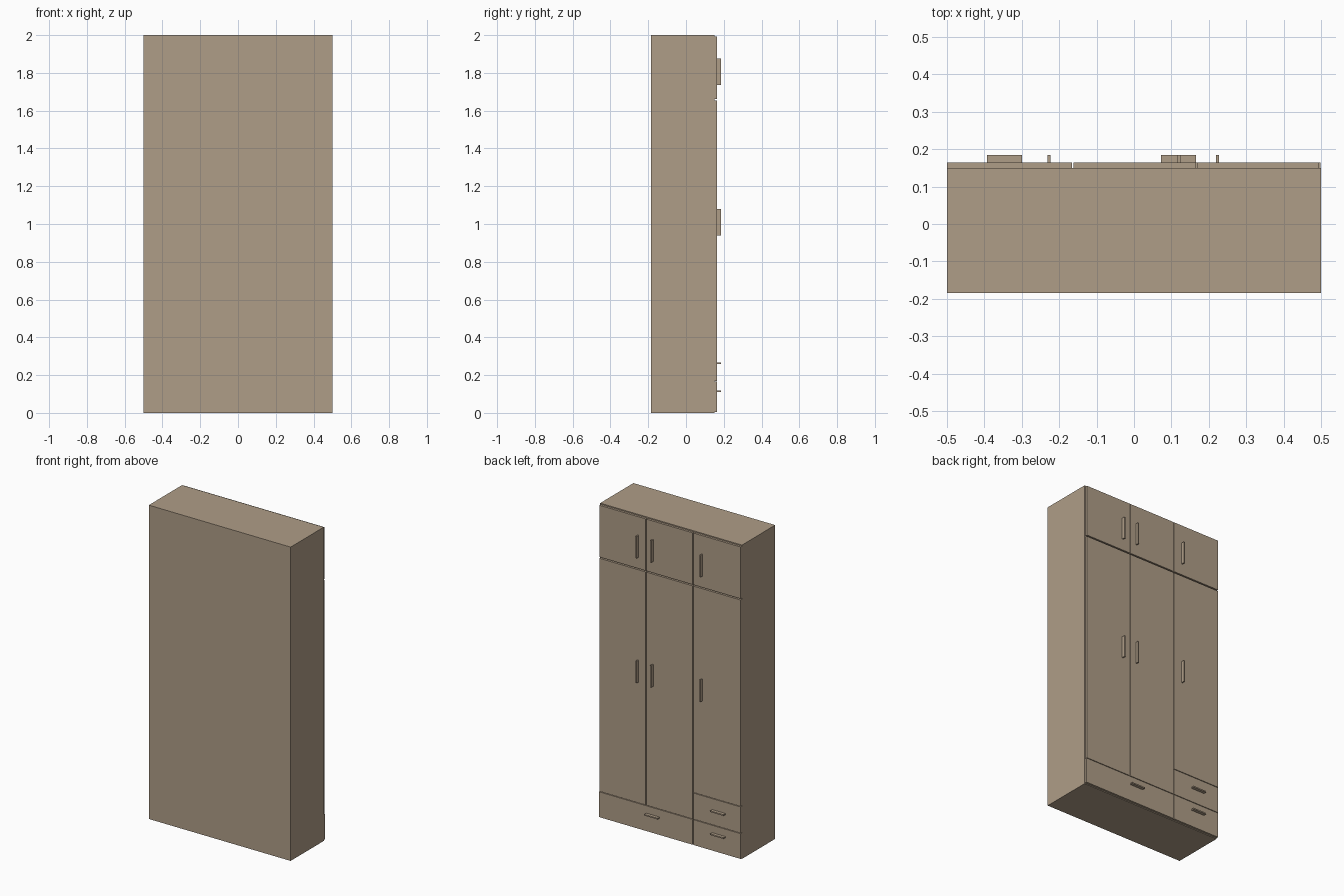
import bpy

if "Cube" in bpy.data.objects:
    bpy.data.objects.remove(bpy.data.objects["Cube"])

wood = bpy.data.materials.new("tan_wood")
wood.diffuse_color = (0.43, 0.34, 0.245, 1)
wood.use_nodes = True
wood.node_tree.nodes["Principled BSDF"].inputs["Base Color"].default_value = wood.diffuse_color


def box(name, x, y, z):
    """Axis-aligned box from (min, max) ranges."""
    bpy.ops.mesh.primitive_cube_add(
        size=1, location=[(a + b) / 2 for a, b in (x, y, z)])
    ob = bpy.context.object
    ob.name = name
    ob.scale = [b - a for a, b in (x, y, z)]
    bpy.ops.object.transform_apply(location=False, rotation=False, scale=True)
    ob.data.materials.append(wood)
    return ob


FRONT = (0.15, 0.164)    # door and drawer panels
PULL = (0.164, 0.184)    # handles

# Carcass
box("wardrobe_body", (-0.5, 0.5), (-0.184, 0.15), (0, 2))

# Three columns: x range, handle x, bottom of the tall door
columns = [
    ("narrow", (-0.5, -0.166), -0.227, 0.34),
    ("middle", (-0.162, 0.165), 0.12, 0.17),
    ("outer", (0.169, 0.495), 0.223, 0.17),
]
for label, xr, hx, bottom in columns:
    hr = (hx - 0.004, hx + 0.004)
    box(label + "_tall_door", xr, FRONT, (bottom, 1.655))
    box(label + "_tall_door_handle", hr, PULL, (0.94, 1.08))
    box(label + "_top_door", xr, FRONT, (1.663, 1.993))
    box(label + "_top_door_handle", hr, PULL, (1.735, 1.875))

# Drawers: x range, z range, handle centre
drawers = [
    ("wide_drawer", (-0.162, 0.498), (0.005, 0.166), 0.119, 0.115),
    ("lower_small_drawer", (-0.5, -0.166), (0.005, 0.166), -0.346, 0.115),
    ("upper_small_drawer", (-0.5, -0.166), (0.17, 0.336), -0.346, 0.262),
]
for label, xr, zr, hx, hz in drawers:
    box(label, xr, FRONT, zr)
    box(label + "_handle", (hx - 0.047, hx + 0.047), PULL,
        (hz - 0.004, hz + 0.004))
